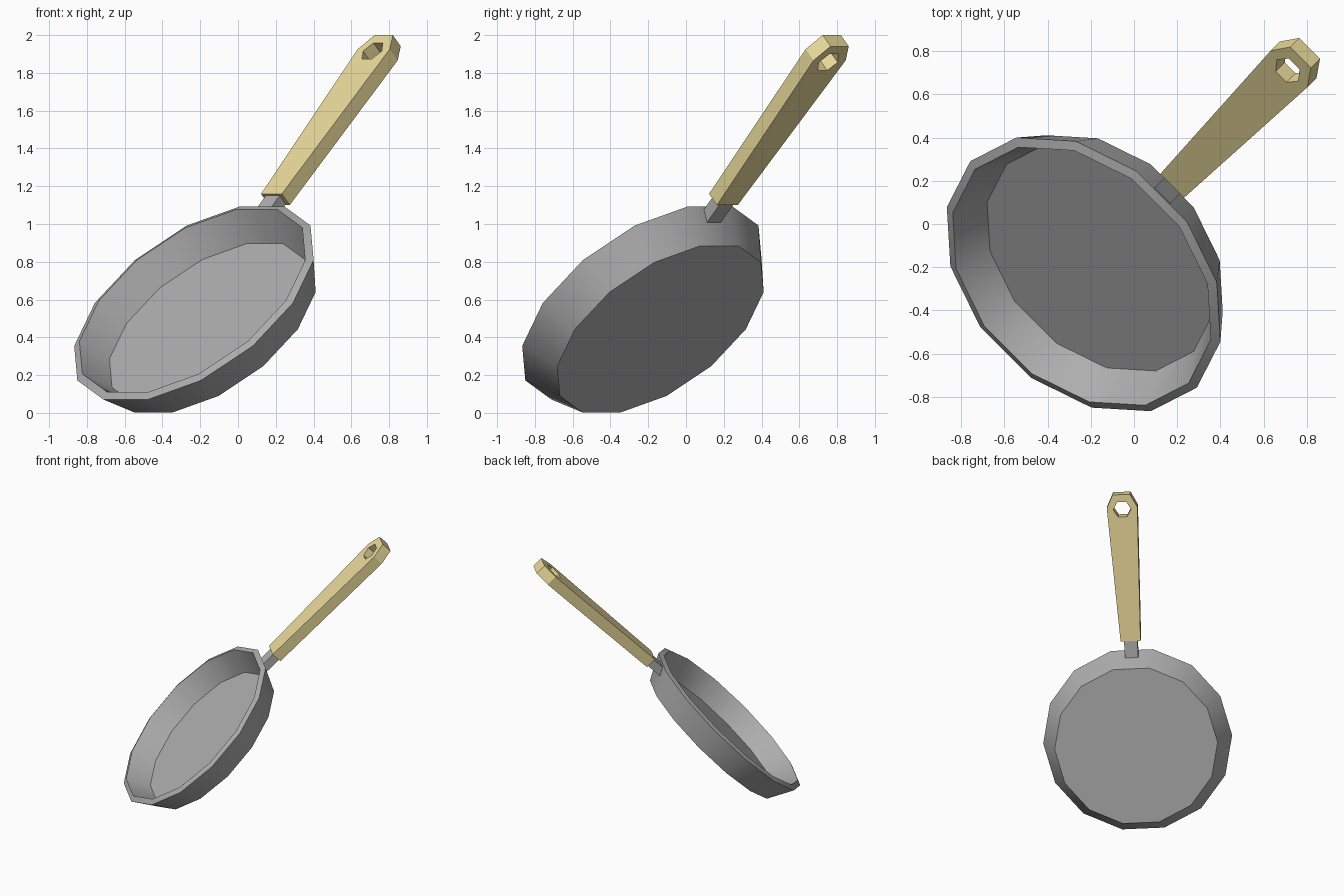
import bpy, bmesh
from math import sin, cos, pi, radians
from mathutils import Matrix

if "Cube" in bpy.data.objects:
    bpy.data.objects.remove(bpy.data.objects["Cube"])

# Local frame: X across, Y along the handle, Z out of the pan opening
TILT = Matrix.Rotation(radians(-45), 4, 'Z') @ Matrix.Rotation(radians(45), 4, 'X')


def material(name, rgb):
    m = bpy.data.materials.new(name)
    m.diffuse_color = (*rgb, 1)
    m.use_nodes = True
    m.node_tree.nodes["Principled BSDF"].inputs["Base Color"].default_value = m.diffuse_color
    return m


def loft(name, loops, mat, closed=False):
    """Skin equal-length loops; cap both ends, or join last loop to first."""
    bm = bmesh.new()
    rings = [[bm.verts.new(p) for p in loop] for loop in loops]
    pairs = list(zip(rings, rings[1:]))
    if closed:
        pairs.append((rings[-1], rings[0]))
    else:
        bm.faces.new(rings[0])
        bm.faces.new(rings[-1])
    for a, b in pairs:
        n = len(a)
        for i in range(n):
            j = (i + 1) % n
            bm.faces.new((a[i], a[j], b[j], b[i]))
    bmesh.ops.recalc_face_normals(bm, faces=bm.faces)
    me = bpy.data.meshes.new(name)
    bm.to_mesh(me)
    bm.free()
    me.materials.append(mat)
    ob = bpy.data.objects.new(name, me)
    bpy.context.collection.objects.link(ob)
    ob.matrix_world = TILT
    return ob


def ring(r, z, y, n, start):
    return [(r * cos(start + 2 * pi * i / n), y + r * sin(start + 2 * pi * i / n), z)
            for i in range(n)]


iron = material("iron", (0.42, 0.42, 0.42))
gold = material("gold", (0.82, 0.70, 0.33))

# Pan: 14-sided flared dish (outer base, outer rim, inner rim, floor)
profile = [(0.64, 0.449), (0.742, 0.645), (0.70, 0.662), (0.613, 0.492)]
pan = loft("pan", [ring(r, z, 0.178, 14, 0) for r, z in profile], iron)
bpy.context.view_layer.objects.active = pan
pan.select_set(True)
bpy.ops.object.shade_smooth_by_angle(angle=radians(30))

# Neck: small bar joining the pan wall to the handle
loft("neck", [[(x, y, z) for x, y in ((-.052, .86), (.052, .86), (.052, 1.03), (-.052, 1.03))]
              for z in (0.565, 0.63)], iron)

# Handle: tapered slab with a clipped end and a hexagonal hanging hole
outline = [(.12, 2.08), (.068, 2.186), (-.068, 2.186), (-.12, 2.08), (-.078, .997), (.078, .997)]
low, high = 0.559, 0.643
loft("handle", [
    [(x, y, low) for x, y in outline],
    [(x, y, high) for x, y in outline],
    ring(0.07, high, 2.066, 6, 0),
    ring(0.07, low, 2.066, 6, 0),
], gold, closed=True)
